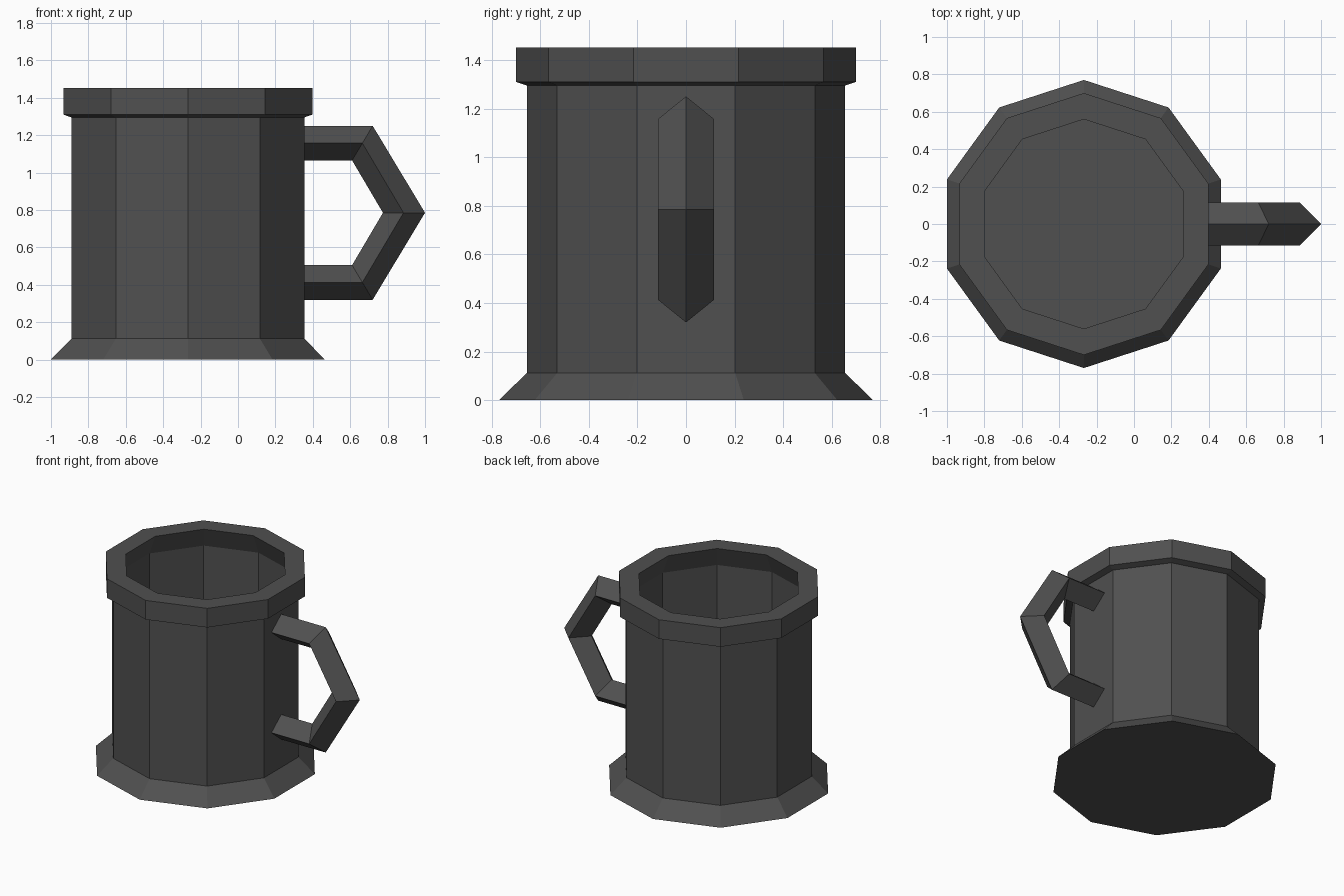
import bpy
from math import cos, sin, pi

if "Cube" in bpy.data.objects:
    bpy.data.objects.remove(bpy.data.objects["Cube"])

CX = -0.268   # mug axis
SIDES = 10

# Dark charcoal finish shared by all parts
charcoal = bpy.data.materials.new("charcoal")
charcoal.diffuse_color = (0.08, 0.08, 0.08, 1)
charcoal.use_nodes = True
charcoal.node_tree.nodes["Principled BSDF"].inputs["Base Color"].default_value = charcoal.diffuse_color


def make_object(name, verts, faces):
    mesh = bpy.data.meshes.new(name)
    mesh.from_pydata(verts, [], faces)
    mesh.update()
    mesh.materials.append(charcoal)
    obj = bpy.data.objects.new(name, mesh)
    bpy.context.collection.objects.link(obj)
    return obj


def bridge(n_rings, n):
    """Quads joining consecutive rings of n points."""
    return [(r * n + i, r * n + (i + 1) % n, (r + 1) * n + (i + 1) % n, (r + 1) * n + i)
            for r in range(n_rings - 1) for i in range(n)]


def lathe(name, profile):
    """Ten-sided turned shape, capped at both ends of the profile."""
    angles = [pi / 2 + 2 * pi * i / SIDES for i in range(SIDES)]
    verts = [(CX + r * cos(a), r * sin(a), z) for r, z in profile for a in angles]
    last = (len(profile) - 1) * SIDES
    faces = bridge(len(profile), SIDES)
    faces += [tuple(reversed(range(SIDES))), tuple(range(last, last + SIDES))]
    return make_object(name, verts, faces)


# Mug body: flared foot, wall, thick rim, undercut lip, then down to the floor
lathe("mug_body", [(0.77, 0.0), (0.655, 0.112), (0.655, 1.295), (0.70, 1.31),
                   (0.70, 1.452), (0.56, 1.452), (0.625, 1.30), (0.625, 0.11)])

# Handle: diamond section swept along an angular path (outer, middle, inner x)
MID_Z = 0.785
half = [((0.335, 0.335, 0.335), (0.465, 0.372, 0.28)),
        ((0.72, 0.665, 0.61), (0.465, 0.372, 0.28))]
tip = [((1.0, 0.885, 0.775), (0.0, 0.0, 0.0))]
mirrored = [(xs, tuple(-z for z in zs)) for xs, zs in reversed(half)]
verts = []
for (xo, xm, xi), (zo, zm, zi) in half + tip + mirrored:
    verts += [(xo, 0, MID_Z + zo), (xm, 0.115, MID_Z + zm),
              (xi, 0, MID_Z + zi), (xm, -0.115, MID_Z + zm)]
faces = bridge(5, 4) + [(3, 2, 1, 0), (16, 17, 18, 19)]
handle = make_object("handle", verts, faces)

# Make all normals point outward
for obj in bpy.context.collection.objects:
    bpy.context.view_layer.objects.active = obj
    obj.select_set(True)
    bpy.ops.object.mode_set(mode='EDIT')
    bpy.ops.mesh.select_all(action='SELECT')
    bpy.ops.mesh.normals_make_consistent(inside=False)
    bpy.ops.object.mode_set(mode='OBJECT')
    obj.select_set(False)
